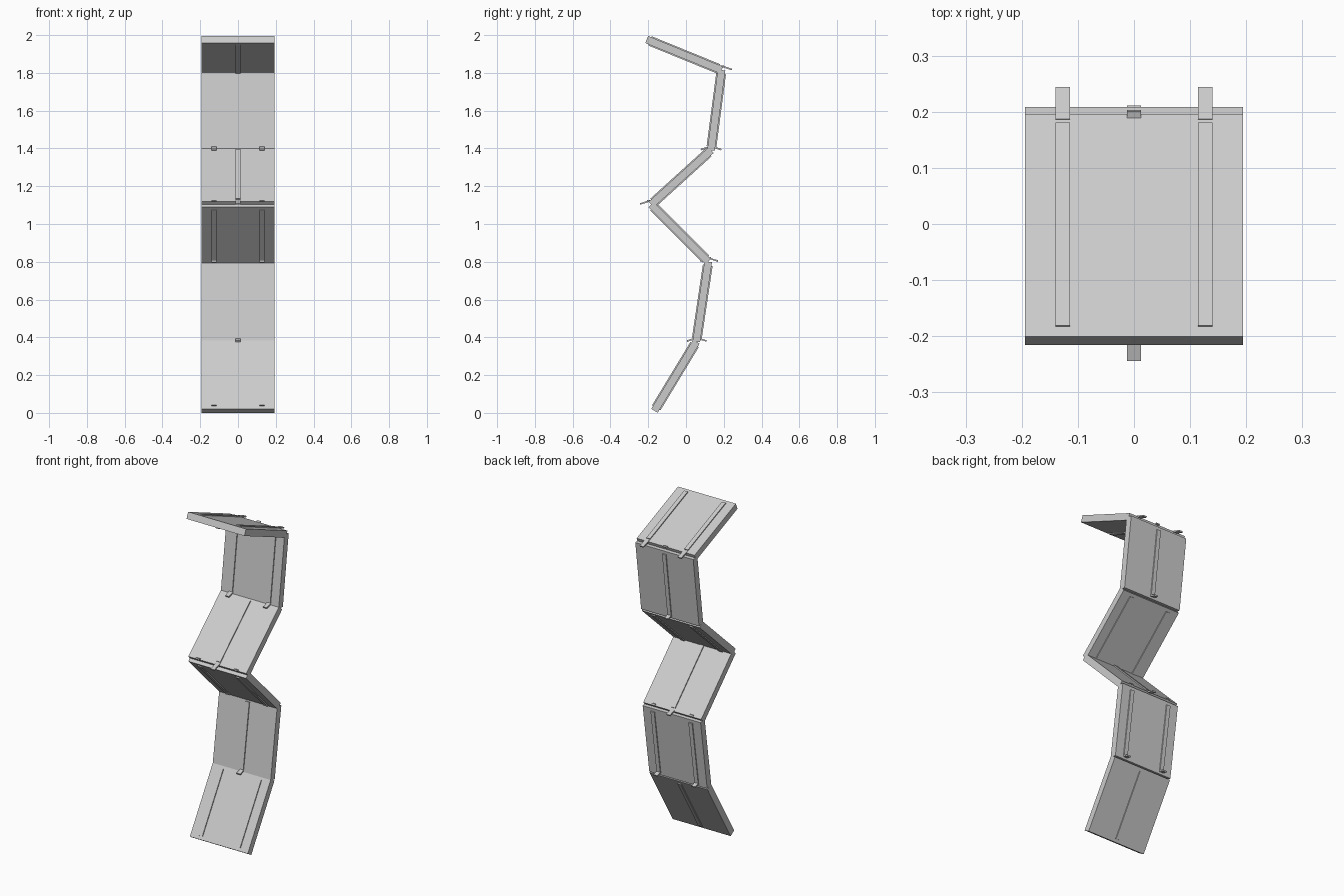
import bpy
from math import radians, cos, sin
from mathutils import Vector, Matrix

cube = bpy.data.objects.get("Cube")
if cube:
    bpy.data.objects.remove(cube, do_unlink=True)

grey = bpy.data.materials.new("light_grey")
grey.use_nodes = True
grey.diffuse_color = (0.6, 0.6, 0.6, 1)
grey.node_tree.nodes["Principled BSDF"].inputs["Base Color"].default_value = (0.6, 0.6, 0.6, 1)

WIDTH, LENGTH, THICK = 0.388, 0.428, 0.04
TAPE_W, TAPE_L, TAPE_T = 0.025, 0.39, 0.006
FOOT_L, FOOT_T, FOOT_SLOPE = 0.06, 0.008, radians(18)
PAIR = (-0.127, 0.127)


def box(name, size, centre, angle):
    """Box whose length runs along an angle in the y-z plane."""
    bpy.ops.mesh.primitive_cube_add(size=1)
    ob = bpy.context.object
    ob.name = name
    ob.data.transform(Matrix.Diagonal((*size, 1)))
    ob.rotation_euler.x = angle
    ob.location = centre
    ob.data.materials.append(grey)
    return ob


# Hinge chain: each board turns about the middle of its end
angles = [58.8, 81.5, 135, 42.2, 82.5, 157.8]
# Front and back tip positions of the tape ends at each hinge
tips = [None, (0.005, 0.11), (0.075, 0.17), (-0.243, -0.15), (0.078, 0.187), (0.145, 0.243)]
hinge = Vector((0, -0.167, 0.011))

for i, degrees in enumerate(angles):
    a = radians(degrees)
    along = Vector((0, cos(a), sin(a)))
    normal = Vector((0, -sin(a), cos(a)))   # towards the front
    middle = hinge + along * LENGTH / 2
    box(f"board_{i + 1}", (WIDTH, LENGTH, THICK), middle, a)

    # Paired tapes and single tapes swap sides on every other board
    for side, label in ((1, "front"), (-1, "back")):
        paired = (side == 1) == (i % 2 == 0)
        for x in PAIR if paired else (0,):
            offset = Vector((x, 0, 0))
            face = middle + normal * side * (THICK + TAPE_T) / 2
            box(f"tape_{label}_{i + 1}", (TAPE_W, TAPE_L, TAPE_T), face + offset, a)

            # Tape end poking out of the hinge, sloping down and outwards
            if tips[i]:
                tip_y = tips[i][0 if side == 1 else 1]
                tip = Vector((x, tip_y, hinge.z + 0.003))
                inward = Vector((0, side * cos(FOOT_SLOPE), sin(FOOT_SLOPE)))
                box(f"tape_end_{label}_{i + 1}", (TAPE_W, FOOT_L, FOOT_T),
                    tip + inward * FOOT_L / 2, side * FOOT_SLOPE)
    hinge = hinge + along * LENGTH
